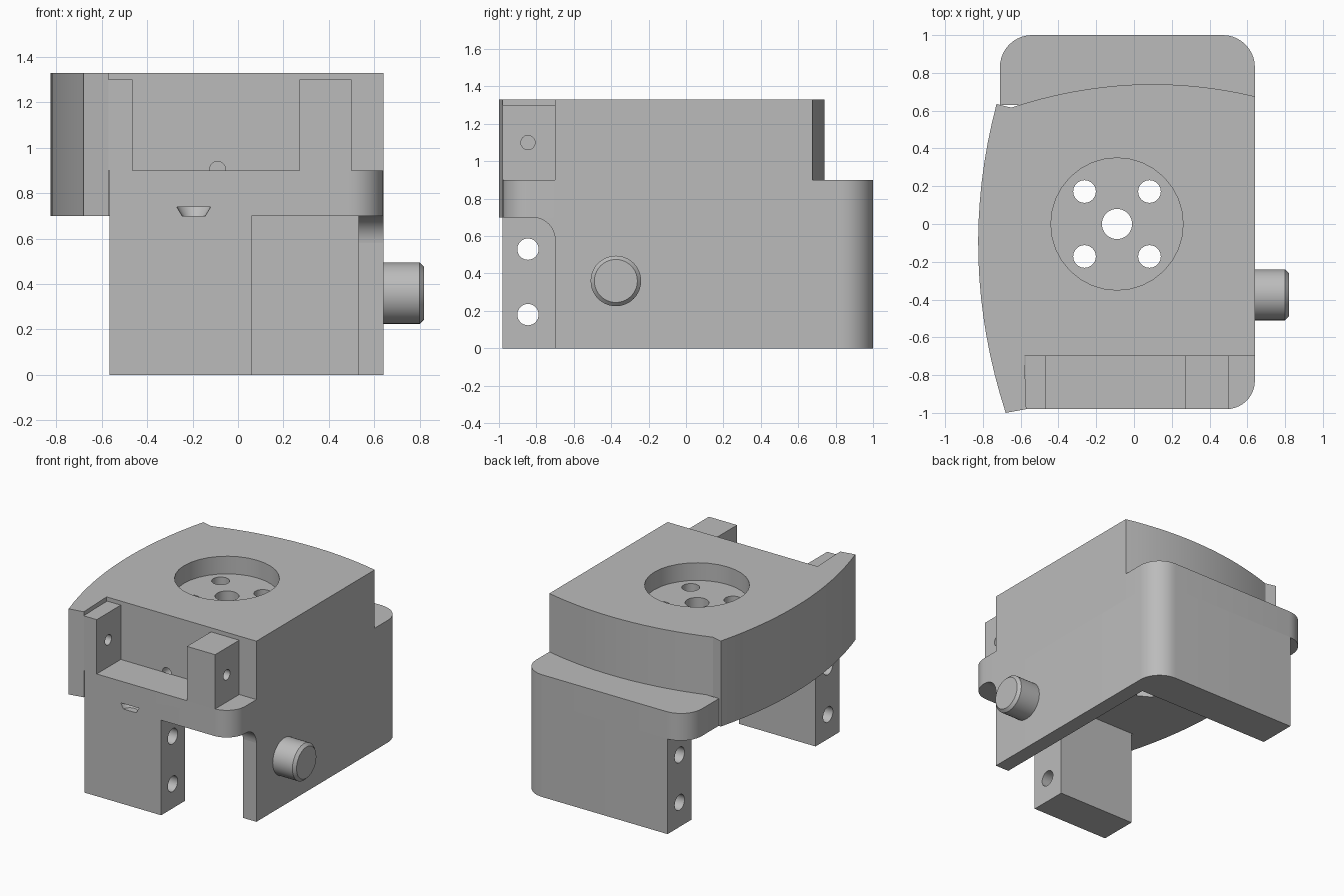
import bpy, bmesh, math
from mathutils import Matrix, Vector

old = bpy.data.objects.get("Cube")
if old:
    bpy.data.objects.remove(old, do_unlink=True)

grey = bpy.data.materials.new("plain grey")
grey.use_nodes = True
grey.diffuse_color = (0.5, 0.5, 0.5, 1)
grey.node_tree.nodes["Principled BSDF"].inputs["Base Color"].default_value = (0.5, 0.5, 0.5, 1)


def finish(name, bm):
    bmesh.ops.recalc_face_normals(bm, faces=bm.faces)
    mesh = bpy.data.meshes.new(name)
    bm.to_mesh(mesh)
    bm.free()
    mesh.materials.append(grey)
    ob = bpy.data.objects.new(name, mesh)
    bpy.context.collection.objects.link(ob)
    return ob


def prism(name, pts, low, high, axis="z"):
    """Extrude an outline along z (points are x, y) or along x (points are y, z)."""
    place = (lambda p: (p[0], p[1], low)) if axis == "z" else (lambda p: (low, p[0], p[1]))
    bm = bmesh.new()
    face = bm.faces.new([bm.verts.new(place(p)) for p in pts])
    new = bmesh.ops.extrude_face_region(bm, geom=[face])["geom"]
    d = high - low
    bmesh.ops.translate(bm, verts=[v for v in new if isinstance(v, bmesh.types.BMVert)],
                        vec=(0, 0, d) if axis == "z" else (d, 0, 0))
    return finish(name, bm)


def box(name, x0, x1, y0, y1, z0, z1):
    return prism(name, [(x0, y0), (x1, y0), (x1, y1), (x0, y1)], z0, z1)


def rod(name, centre, r, length, axis="z", sides=32, r2=None):
    """Cylinder or cone centred on a point."""
    bm = bmesh.new()
    bmesh.ops.create_cone(bm, cap_ends=True, segments=sides, radius1=r,
                          radius2=r if r2 is None else r2, depth=length)
    aim = {"x": Vector((1, 0, 0)), "y": Vector((0, 1, 0)), "z": Vector((0, 0, 1))}[axis]
    turn = aim.to_track_quat("Z", "Y").to_matrix().to_4x4()
    bmesh.ops.transform(bm, matrix=Matrix.Translation(centre) @ turn, verts=bm.verts)
    return finish(name, bm)


def arc(cx, cy, r, start, end, steps=10):
    return [(cx + r * math.cos(math.radians(start + (end - start) * i / steps)),
             cy + r * math.sin(math.radians(start + (end - start) * i / steps)))
            for i in range(steps + 1)]


def cut(ob, cutters):
    for c in cutters:
        c.hide_render = True
        mod = ob.modifiers.new("cut", "BOOLEAN")
        mod.operation, mod.solver, mod.object = "DIFFERENCE", "EXACT", c
        bpy.context.view_layer.objects.active = ob
        bpy.ops.object.modifier_apply(modifier=mod.name)
        bpy.data.objects.remove(c, do_unlink=True)


RIGHT, FRONT, SHELF_LOW, SHELF_TOP, TOP = 0.64, -0.98, 0.7, 0.9, 1.33

# Upper body with bowed side and back, and a side flap reaching forward
N = 16
back = [(x, 0.74 - 0.22 * (x - 0.1) ** 2)
        for x in (RIGHT - (RIGHT + 0.65) * i / N for i in range(N + 1))]
side = [(-0.825 + 0.18 * (y + 0.1) ** 2, y)
        for y in (0.635 - 1.635 * i / N for i in range(N + 1))]
body = prism("upper_body", [(-0.58, -0.7), (RIGHT, -0.7)] + back + side + [(-0.57, FRONT)],
             SHELF_LOW, TOP)

# Round recess, centre bore, four bolt holes with hexagonal pockets underneath
CX = -0.09
tools = [rod("recess", (CX, 0, TOP), 0.35, 0.26),
         rod("bore", (CX, 0, 1), 0.08, 1),
         rod("cable_hole", (CX, -0.7, SHELF_TOP + 0.005), 0.035, 0.2, "y")]
for sx in (-1, 1):
    for sy in (-1, 1):
        x, y = CX + sx * 0.172, sy * 0.172
        tools.append(rod("bolt_hole", (x, y, 1), 0.06, 1))
        tools.append(rod("nut_pocket", (x, y, SHELF_LOW), 0.11, 0.3, sides=6))
cut(body, tools)

# Front shelf with one rounded corner and a small finger notch
shelf = prism("front_shelf", [(-0.565, -0.7), (-0.565, FRONT)]
              + arc(RIGHT - 0.15, FRONT + 0.15, 0.15, -90, 0) + [(RIGHT, -0.7)],
              SHELF_LOW, SHELF_TOP)
cut(shelf, [rod("notch", (-0.195, FRONT, 0.715), 0.045, 0.05, r2=0.075)])

# Back shelf with two rounded corners
R = 0.17
prism("back_shelf", [(-0.71, 0.63), (RIGHT, 0.63)] + arc(RIGHT - R, 1 - R, R, 0, 90)
      + arc(-0.71 + R, 1 - R, R, 90, 180), SHELF_LOW, SHELF_TOP)

# Lower side and back wall in one L-shaped piece
wall = prism("lower_wall", [(0.53, -0.7), (RIGHT, -0.7)] + arc(RIGHT - R, 1 - R, R, 0, 90)
             + [(-0.55, 1), (-0.55, 0.72), (0.53, 0.72)], 0, SHELF_LOW)
cut(wall, [rod("wall_hole", (-0.55, 0.86, z), 0.057, 0.8, "x") for z in (0.18, 0.53)])

# Curved gusset between side wall and front shelf
prism("wall_gusset", [(-0.7, SHELF_LOW)] + arc(-0.82, 0.58, 0.12, 0, 90), 0.53, RIGHT, "x")

# Front leg with two cross holes
leg = box("front_leg", -0.565, 0.06, FRONT, -0.7, 0, SHELF_LOW)
cut(leg, [rod("leg_hole", (-0.25, -0.845, z), 0.057, 1, "x") for z in (0.18, 0.53)])

# Hinge posts on the front shelf
for name, x0, x1 in (("right_post", -0.575, -0.465), ("left_post", 0.27, 0.5)):
    post = box(name, x0, x1, FRONT, -0.7, SHELF_TOP, 1.3)
    cut(post, [rod("pin_hole", ((x0 + x1) / 2, -0.845, 1.1), 0.038, 0.5, "x")])

# Side knob with chamfered end
rod("knob", (0.715, -0.375, 0.36), 0.135, 0.17, "x", 40)
rod("knob_chamfer", (0.81, -0.375, 0.36), 0.135, 0.02, "x", 40, 0.115)

# Smooth the curves, keep the edges sharp
for ob in bpy.context.scene.objects:
    ob.select_set(ob.type == "MESH")
bpy.context.view_layer.objects.active = body
bpy.ops.object.shade_smooth_by_angle(angle=math.radians(30))
